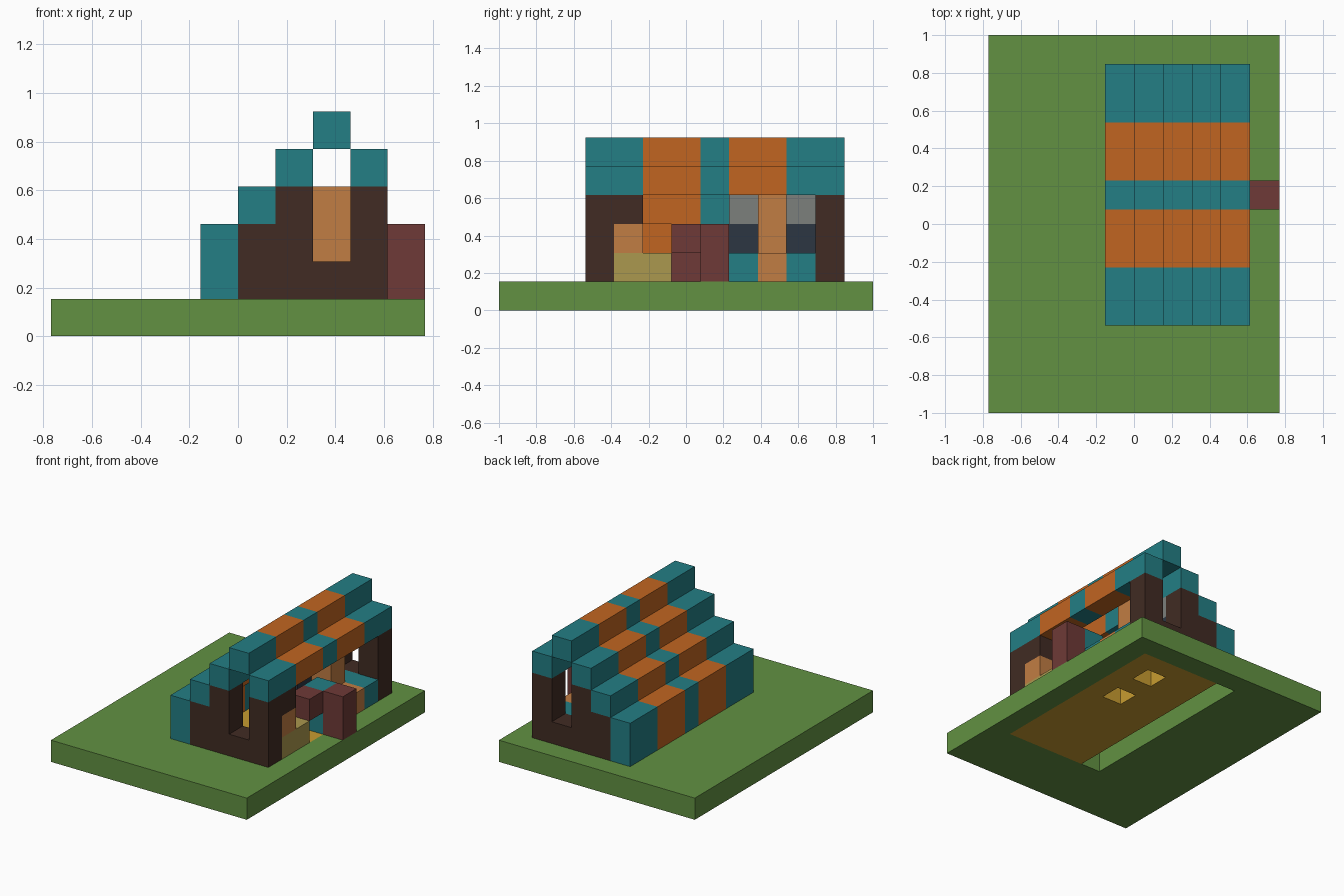
import bpy, bmesh
from mathutils import Vector

if "Cube" in bpy.data.objects:
    bpy.data.objects.remove(bpy.data.objects["Cube"], do_unlink=True)

U = 2 / 13                      # edge of one block
ORIGIN = Vector((-5, -6.5, 0))  # centres the block grid


def material(name, rgb):
    lin = [((c / 255 + 0.055) / 1.055) ** 2.4 for c in rgb] + [1]
    m = bpy.data.materials.new(name)
    m.use_nodes = True
    m.diffuse_color = lin
    bsdf = m.node_tree.nodes["Principled BSDF"]
    bsdf.inputs["Base Color"].default_value = lin
    bsdf.inputs["Roughness"].default_value = 0.9
    return m


GREEN = material("grass green", (98, 145, 66))
TEAL = material("teal", (35, 126, 133))
ORANGE = material("orange", (193, 101, 33))
BROWN = material("dark brown", (65, 43, 35))
TAN = material("tan", (193, 125, 67))
OLIVE = material("straw", (171, 152, 78))
MAROON = material("maroon", (110, 58, 55))
GRAY = material("gray", (124, 128, 124))
NAVY = material("navy", (44, 54, 66))
YELLOW = material("floor yellow", (200, 156, 48))

parts = {}   # name -> {cell: material}
filled = {}  # cell -> name of the part that owns it


def block(name, mat, xs, ys, zs):
    """Fill an inclusive range of blocks for one part."""
    for i in range(xs[0], xs[1] + 1):
        for j in range(ys[0], ys[1] + 1):
            for k in range(zs[0], zs[1] + 1):
                clear((i, j, k))
                parts.setdefault(name, {})[i, j, k] = mat
                filled[i, j, k] = name


def clear(cell):
    if cell in filled:
        del parts[filled.pop(cell)][cell]


# Lawn with an opening under the house, and the house floor
block("lawn", GREEN, (0, 9), (0, 12), (0, 0))
block("floor", YELLOW, (5, 8), (3, 11), (0, 0))
for j in range(3, 12):
    clear((4, j, 0))
for j in (8, 10):
    clear((7, j, 0))

# End walls with a tall window
for name, j in (("front_wall", 3), ("back_wall", 11)):
    block(name, BROWN, (5, 8), (j, j), (1, 2))
    block(name, BROWN, (6, 8), (j, j), (3, 3))
    for k in (2, 3):
        clear((7, j, k))

# Stepped roof in teal and orange bands
for i, low, high in ((4, 1, 2), (5, 3, 3), (6, 4, 4), (7, 5, 5), (8, 4, 4)):
    block("roof", TEAL, (i, i), (3, 11), (low, high))
    for j in (5, 8):
        block("roof", ORANGE, (i, i), (j, j + 1), (low, high))

# Counter, cupboard and shelf beside the front wall
block("counter", OLIVE, (8, 8), (4, 5), (1, 1))
block("cupboard", TAN, (8, 8), (4, 4), (2, 2))
block("shelf", BROWN, (8, 8), (4, 4), (3, 3))

# Post group at the open side
block("inner_post", TEAL, (8, 8), (7, 7), (1, 2))
block("side_arm", MAROON, (8, 8), (6, 6), (2, 2))
block("stool", MAROON, (7, 7), (6, 6), (1, 1))
block("outer_post", MAROON, (9, 9), (7, 7), (1, 2))

# Twin benches with tall backs, and a divider between them
for name, j in (("near", 8), ("far", 10)):
    block(name + "_bench", TEAL, (6, 8), (j, j), (1, 1))
    block(name + "_back", NAVY, (6, 6), (j, j), (2, 2))
    block(name + "_top", GRAY, (6, 6), (j, j), (3, 3))
block("divider", TAN, (6, 8), (9, 9), (1, 1))
block("divider", TAN, (7, 7), (9, 9), (2, 3))


def build(name, cells):
    """Make one object from the exposed block sides of a part."""
    bm = bmesh.new()
    mats = []
    for cell, mat in cells.items():
        if mat not in mats:
            mats.append(mat)
        centre = Vector(cell) + Vector((0.5, 0.5, 0.5)) + ORIGIN
        for axis in range(3):
            for sign in (-1, 1):
                n = Vector((0, 0, 0))
                n[axis] = sign
                if tuple(int(c + d) for c, d in zip(cell, n)) in filled:
                    continue
                a = Vector((0, 0, 0))
                a[(axis + 1) % 3] = 1
                b = n.cross(a)
                corners = (-a - b, a - b, a + b, b - a)
                face = bm.faces.new([bm.verts.new((centre + (n + c) / 2) * U)
                                     for c in corners])
                face.material_index = mats.index(mat)
    bmesh.ops.remove_doubles(bm, verts=bm.verts, dist=0.001)
    bmesh.ops.dissolve_limit(bm, angle_limit=0.01, verts=bm.verts,
                             edges=bm.edges, delimit={'MATERIAL'})
    mesh = bpy.data.meshes.new(name)
    bm.to_mesh(mesh)
    bm.free()
    for m in mats:
        mesh.materials.append(m)
    obj = bpy.data.objects.new(name, mesh)
    bpy.context.scene.collection.objects.link(obj)


for part, cells in parts.items():
    build(part, cells)
